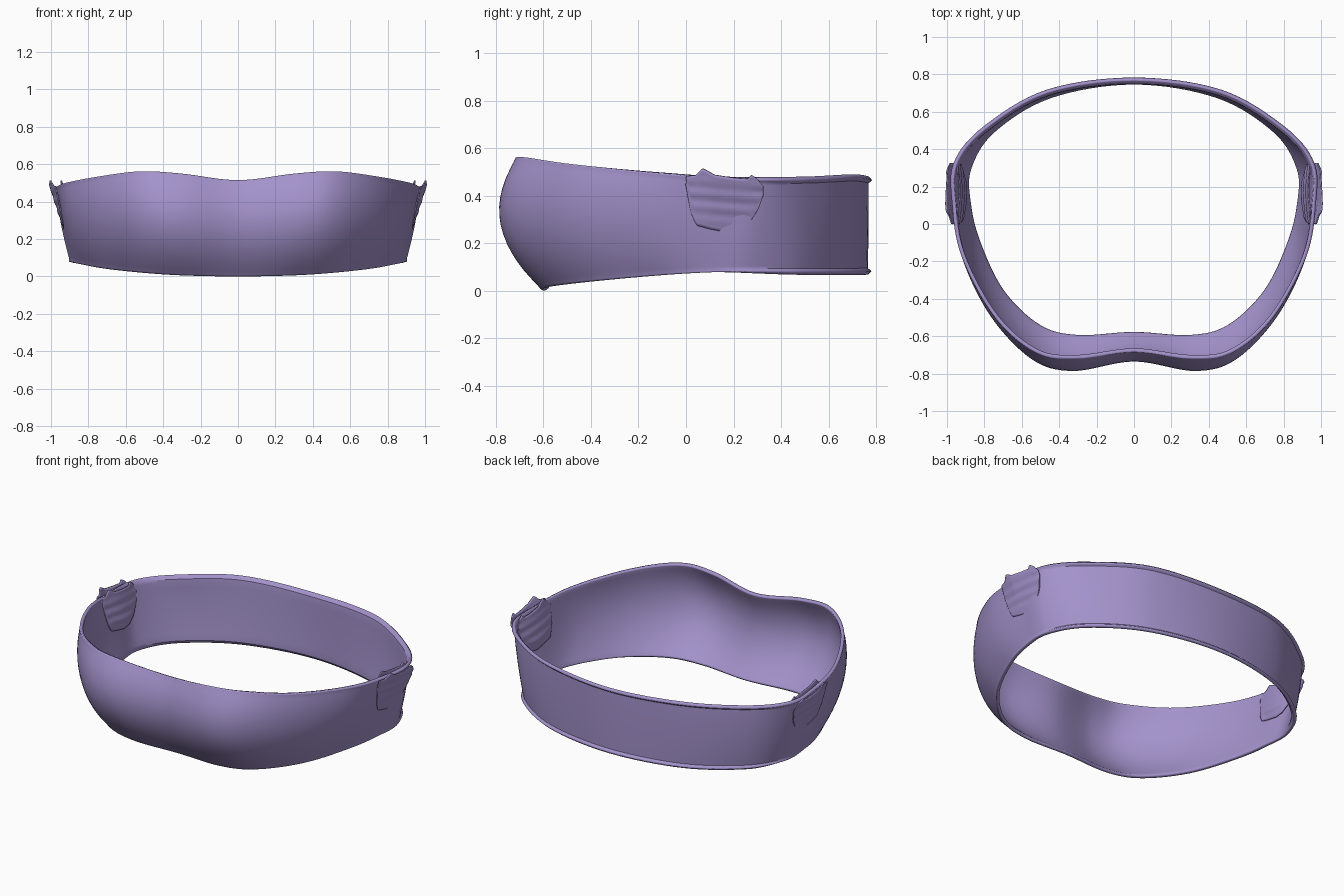
import bpy, bmesh, math

if "Cube" in bpy.data.objects:
    bpy.data.objects.remove(bpy.data.objects["Cube"])

mat = bpy.data.materials.new("purple_plastic")
mat.diffuse_color = (0.37, 0.29, 0.60, 1)
mat.use_nodes = True
mat.node_tree.nodes["Principled BSDF"].inputs["Base Color"].default_value = mat.diffuse_color


def make_object(name, grid, closed, thickness, offset):
    """Skin a grid of points (columns x rows) and give it wall thickness."""
    bm = bmesh.new()
    cols = [[bm.verts.new(p) for p in col] for col in grid]
    n = len(cols)
    for i in range(n if closed else n - 1):
        a, b = cols[i], cols[(i + 1) % n]
        for j in range(len(a) - 1):
            bm.faces.new((a[j], b[j], b[j + 1], a[j + 1]))
    me = bpy.data.meshes.new(name)
    bm.to_mesh(me)
    bm.free()
    ob = bpy.data.objects.new(name, me)
    bpy.context.collection.objects.link(ob)
    me.materials.append(mat)
    mod = ob.modifiers.new("wall", 'SOLIDIFY')
    mod.thickness = thickness
    mod.offset = offset
    bpy.context.view_layer.objects.active = ob
    ob.select_set(True)
    bpy.ops.object.shade_smooth_by_angle(angle=math.radians(40))
    ob.select_set(False)
    return ob


def catmull(p0, p1, p2, p3, t):
    return [0.5 * (2 * b + (c - a) * t + (2 * a - 5 * b + 4 * c - d) * t * t
                   + (3 * b - a - 3 * c + d) * t ** 3)
            for a, b, c, d in zip(p0, p1, p2, p3)]


def lerp_list(pts, x):
    for (x0, v0), (x1, v1) in zip(pts, pts[1:]):
        if x <= x1:
            return v0 + (v1 - v0) * (x - x0) / (x1 - x0)
    return pts[-1][1]


# Band: half stations front to back: bottom xyz, middle xy, top xyz
half = [
    (0, -.59, 0, 0, -.73, 0, -.68, .515),
    (.30, -.605, .006, .33, -.78, .30, -.715, .55),
    (.51, -.55, .02, .55, -.71, .52, -.685, .562),
    (.71, -.36, .042, .765, -.475, .74, -.50, .535),
    (.84, -.09, .066, .90, -.18, .92, -.17, .50),
    (.89, .12, .078, .937, .12, .97, .12, .474),
    (.885, .30, .08, .93, .31, .953, .33, .466),
    (.76, .50, .08, .78, .515, .79, .515, .466),
    (.45, .69, .08, .46, .70, .46, .705, .475),
    (0, .765, .082, 0, .768, 0, .768, .465),
]
loop = half + [(-a, b, c, -d, e, -f, g, h)
               for a, b, c, d, e, f, g, h in reversed(half[1:-1])]
rows = [0, .015, .035, .06] + [k / 14 for k in range(2, 13)] + [.94, .965, .985, 1]
band = []
n = len(loop)
for i in range(n):
    for s in range(8):
        st = catmull(loop[i - 1], loop[i], loop[(i + 1) % n], loop[(i + 2) % n], s / 8)
        bx, by, bz, mx, my, tx, ty, tz = st
        r = math.hypot(mx, my)
        back = min(1, max(.2, my * 2))
        col = []
        for t in rows:
            wb, wm, wt = (1 - t) * (1 - 2 * t), 4 * t * (1 - t), t * (2 * t - 1)
            # flared lip along both edges, strongest at the back
            lip = .015 * back * max(0, 1 - min(t, 1 - t) / .035)
            col.append((wb * bx + wm * mx + wt * tx + lip * mx / r,
                        wb * by + wm * my + wt * ty + lip * my / r,
                        max(0, bz + (tz - bz) * t)))
        band.append(col)
make_object("headband", band, True, 0.02, -1)

# Side tabs: ragged, wrinkled U-shaped patches outside and inside each side
top = [(0, .482), (.04, .485), (.07, .515), (.12, .487), (.2, .475),
       (.26, .470), (.275, .487), (.30, .470), (.325, .44)]
bottom = [(0, .44), (.02, .33), (.045, .275), (.10, .26), (.17, .246),
          (.22, .253), (.27, .29), (.305, .345), (.325, .40)]


def tab(name, side, inside):
    grid = []
    for i in range(41):
        y = .325 * i / 40
        lo, hi = lerp_list(bottom, y), lerp_list(top, y)
        col = []
        for j in range(21):
            v = j / 20
            z = lo + (hi - lo) * v
            base = .89 + .21 * (z - .08) - .35 * (y - .17) ** 2
            u = min(1, .25 + y / .15)
            k = max(0, (z - .25) / .23)
            wrinkle = .0025 * math.sin(z * 110 + y * 9) * math.sin(math.pi * v)
            if inside:
                edge = math.sin(math.pi * i / 40) * min(1, v * 4)
                x = base - .018 - .022 * edge + wrinkle
            else:
                x = base + .004 + .026 * k * u + wrinkle
            col.append((side * x, y, z))
        grid.append(col)
    make_object(name, grid, False, .007, 0)


for side, label in ((1, "right"), (-1, "left")):
    tab("outer_tab_" + label, side, False)
    tab("inner_tab_" + label, side, True)
